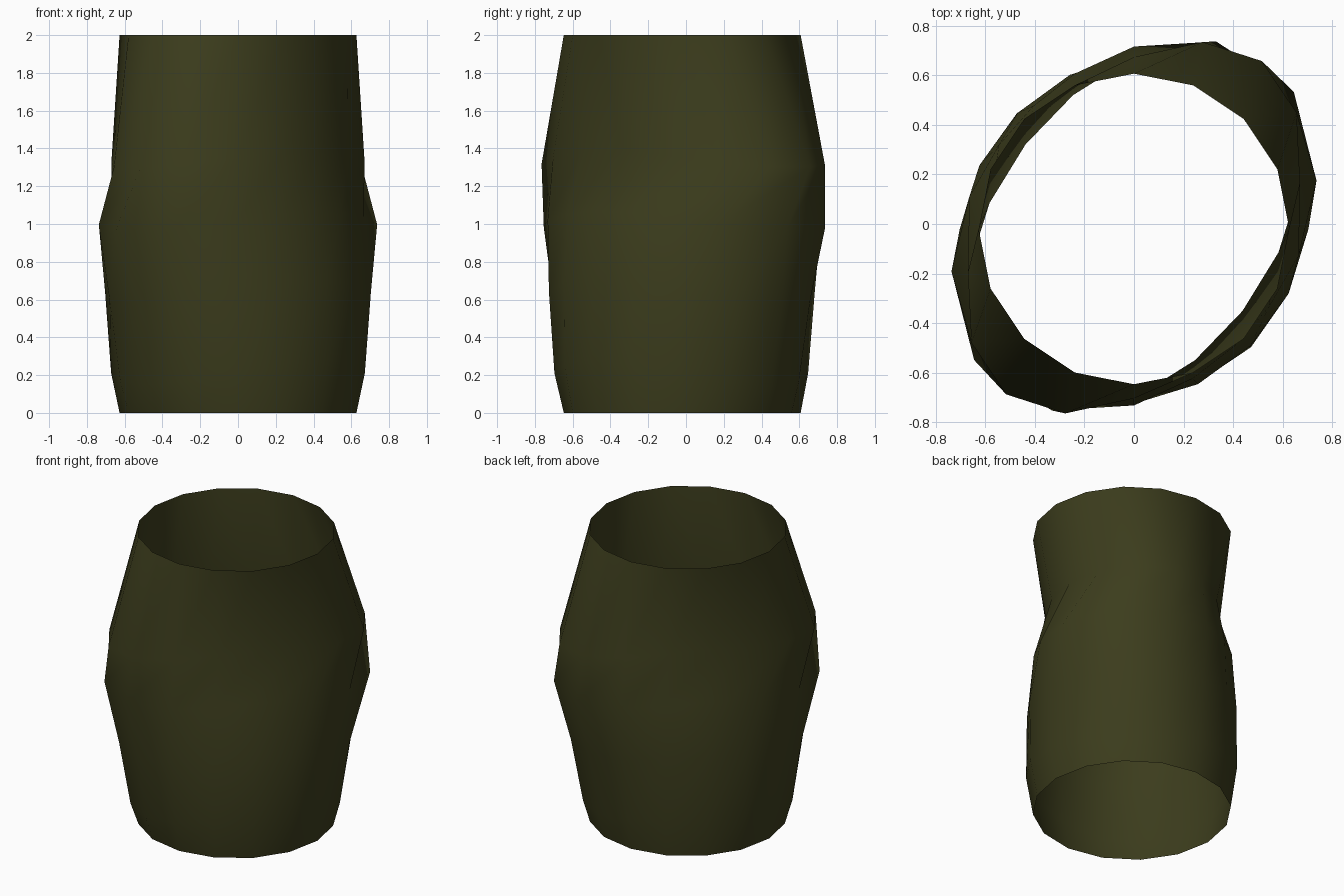
import bpy, bmesh
from math import sin, cos, radians, sqrt

if "Cube" in bpy.data.objects:
    bpy.data.objects.remove(bpy.data.objects["Cube"])

SIDES = 16
# rings: height, diagonal half-axis, cross half-axis, axis angle, y centre, twist, height ripple
RINGS = [
    (0.00, 0.627, 0.627, 45, -0.02, 0, 0),
    (0.21, 0.675, 0.668, 45, -0.025, 0, 0.06),
    (0.64, 0.750, 0.665, 45, -0.022, 0, 0.06),
    (1.02, 0.848, 0.630, 47.5, -0.008, -10, 0.05),
    (1.35, 0.848, 0.552, 52, -0.015, 15, 0.05),
    (2.00, 0.627, 0.627, 45, -0.02, 0, 0),
]


def ring_point(i, z, a, b, axis, cy, twist, ripple):
    t = radians(360 * i / SIDES)
    p = t + radians(twist) * cos(t) ** 2
    d = p - radians(axis)
    r = 1 / sqrt((cos(d) / a) ** 2 + (sin(d) / b) ** 2)
    return (r * cos(p), r * sin(p) + cy, z - ripple * cos(2 * (p - radians(45))))


# Open, twisted oval sleeve
bm = bmesh.new()
rings = [[bm.verts.new(ring_point(i, *ring)) for i in range(SIDES)] for ring in RINGS]
for lo, hi in zip(rings, rings[1:]):
    for i in range(SIDES):
        j = (i + 1) % SIDES
        face = bm.faces.new((lo[i], lo[j], hi[j], hi[i]))
        face.smooth = True
mesh = bpy.data.meshes.new("sleeve")
bm.to_mesh(mesh)
bm.free()
sleeve = bpy.data.objects.new("sleeve", mesh)
bpy.context.collection.objects.link(sleeve)

# Dark olive colour
olive = bpy.data.materials.new("olive")
olive.diffuse_color = (0.045, 0.046, 0.012, 1)
olive.use_nodes = True
olive.node_tree.nodes["Principled BSDF"].inputs["Base Color"].default_value = olive.diffuse_color
mesh.materials.append(olive)
